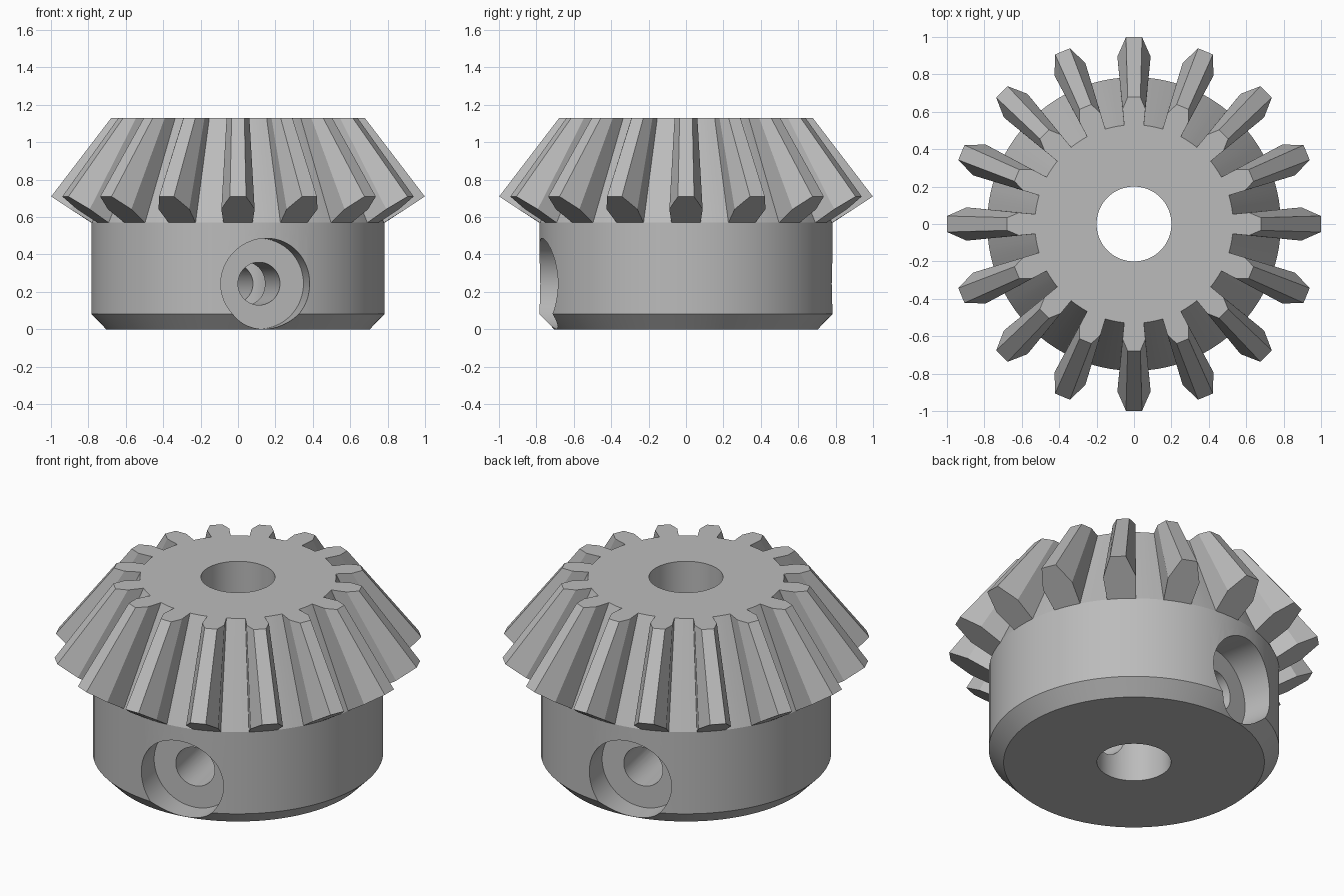
import bpy
import bmesh
from math import radians, sin, cos, pi
from mathutils import Matrix, Vector

if "Cube" in bpy.data.objects:
    bpy.data.objects.remove(bpy.data.objects["Cube"])

TEETH = 16
PITCH = 2 * pi / TEETH
ROOT_HALF = radians(5.7)
Z_HEEL, Z_TOP = 0.57, 1.13

# Single plain steel colour
steel = bpy.data.materials.new("grey steel")
steel.use_nodes = True
steel.diffuse_color = (0.5, 0.5, 0.5, 1)
steel.node_tree.nodes["Principled BSDF"].inputs["Base Color"].default_value = (0.5, 0.5, 0.5, 1)

# Ring angles: three steps across each tooth root, three across each gap
angles = []
for i in range(TEETH):
    gap = PITCH - 2 * ROOT_HALF
    angles += [i * PITCH - ROOT_HALF + k * 2 * ROOT_HALF / 3 for k in range(3)]
    angles += [i * PITCH + ROOT_HALF + k * gap / 3 for k in range(3)]
N = len(angles)

bm = bmesh.new()


def ring(radius, z):
    return [bm.verts.new((radius * cos(a), radius * sin(a), z)) for a in angles]


def bridge(low, high, skip_teeth=False):
    for j in range(N):
        if skip_teeth and j % 6 < 3:
            continue
        k = (j + 1) % N
        bm.faces.new((low[j], low[k], high[k], high[j]))


# Hub, chamfer, root cone and bore
bore_low = ring(0.2, 0)
base = ring(0.705, 0)
chamfer = ring(0.785, 0.083)
heel = ring(0.785, Z_HEEL)
toe = ring(0.53, Z_TOP)
bore_high = ring(0.2, Z_TOP)
bridge(bore_low, base)
bridge(base, chamfer)
bridge(chamfer, heel)
bridge(heel, toe, skip_teeth=True)
bridge(toe, bore_high)
bridge(bore_high, bore_low)


# Teeth: each tapers from a wide heel to a narrow toe
def tooth_points(angle, mid, tip):
    turn = Matrix.Rotation(angle, 3, "Z")
    outline = [(mid, 1), (tip, 1), (tip, -1), (mid, -1)]
    return [bm.verts.new(turn @ Vector((r, side * half, z)))
            for (r, half, z), side in outline]


for i in range(TEETH):
    j = i * 6
    outer = tooth_points(i * PITCH, (0.895, 0.089, 0.642), (0.999, 0.043, 0.71))
    inner = tooth_points(i * PITCH, (0.615, 0.061, Z_TOP), (0.678, 0.034, Z_TOP))
    heel_loop = [heel[j + k] for k in range(4)] + outer
    toe_loop = [toe[j + k] for k in range(4)] + inner
    bm.faces.new(heel_loop)
    bm.faces.new(toe_loop)
    for k in range(3, 8):
        n = (k + 1) % 8
        bm.faces.new((heel_loop[k], heel_loop[n], toe_loop[n], toe_loop[k]))

bmesh.ops.recalc_face_normals(bm, faces=bm.faces)
mesh = bpy.data.meshes.new("bevel_gear")
bm.to_mesh(mesh)
bm.free()
mesh.materials.append(steel)
gear = bpy.data.objects.new("bevel_gear", mesh)
bpy.context.collection.objects.link(gear)


# Screw holes: a drilled hole right through and a counterbore on each side
def cut_hole(name, radius, start, end, angle):
    direction = Vector((cos(angle), sin(angle), 0))
    bpy.ops.mesh.primitive_cylinder_add(
        vertices=64, radius=radius, depth=end - start,
        location=direction * (start + end) / 2 + Vector((0, 0, 0.244)),
        rotation=(0, pi / 2, angle))
    cutter = bpy.context.object
    cutter.name = name
    cutter.hide_render = True
    cutter.data.materials.append(steel)
    mod = gear.modifiers.new(name, "BOOLEAN")
    mod.operation = "DIFFERENCE"
    mod.solver = "EXACT"
    mod.object = cutter
    bpy.context.view_layer.objects.active = gear
    bpy.ops.object.modifier_apply(modifier=mod.name)
    bpy.data.objects.remove(cutter)


front = -pi / 2 + PITCH / 2
cut_hole("screw_hole", 0.1145, -1, 1, front)
for side in (front, front + pi):
    cut_hole("counterbore", 0.2425, 0.575, 1, side)

# Smooth round walls, crisp machined edges
bpy.ops.object.select_all(action="DESELECT")
gear.select_set(True)
bpy.context.view_layer.objects.active = gear
bpy.ops.object.shade_smooth_by_angle(angle=radians(20))
